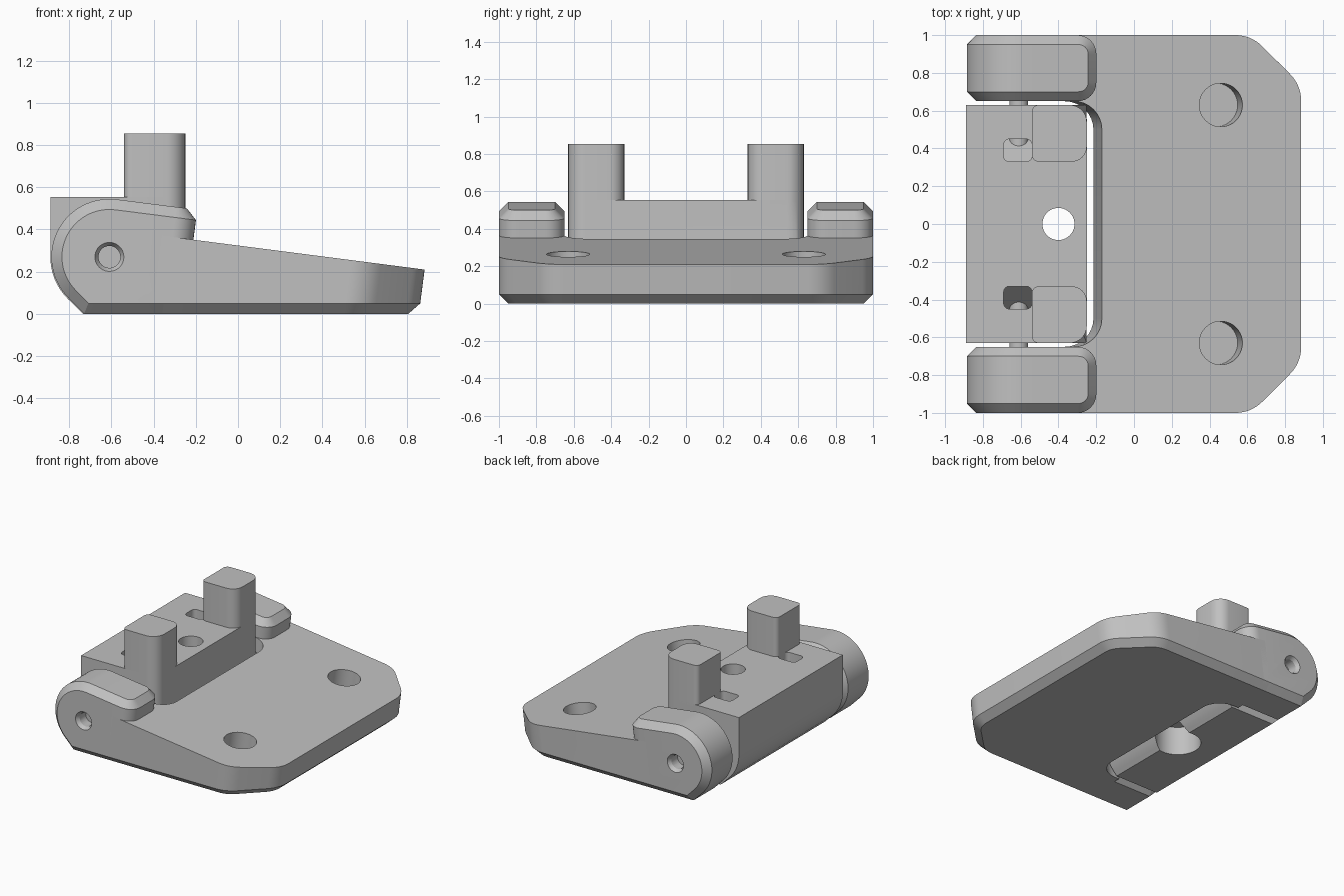
import bpy, bmesh, math
from mathutils import Vector

cube = bpy.data.objects.get("Cube")
if cube:
    bpy.data.objects.remove(cube, do_unlink=True)

grey = bpy.data.materials.new("plain grey")
grey.use_nodes = True
COLOUR = (0.53, 0.53, 0.53, 1)
grey.diffuse_color = COLOUR
grey.node_tree.nodes["Principled BSDF"].inputs["Base Color"].default_value = COLOUR

SLOPE = 0.129            # tilt of the wedge top and everything square to it
PIN_X, PIN_Z = -0.61, 0.27
HALF_PI = math.pi / 2


def arc(r, start, end, steps):
    """Points on a circle about the hinge axis, in the xz plane."""
    angles = [math.radians(start + (end - start) * i / steps) for i in range(steps + 1)]
    return [(PIN_X + r * math.cos(a), PIN_Z + r * math.sin(a)) for a in angles]


def rounded(points, steps=8):
    """Polygon of (x, y, radius) corners with each corner rounded."""
    out = []
    for i, (x, y, r) in enumerate(points):
        p = Vector((x, y))
        if r == 0:
            out.append(p)
            continue
        a = (Vector(points[i - 1][:2]) - p).normalized()
        b = (Vector(points[(i + 1) % len(points)][:2]) - p).normalized()
        half = a.angle(b) / 2
        centre = p + (a + b).normalized() * r / math.sin(half)
        va = p + a * r / math.tan(half) - centre
        vb = p + b * r / math.tan(half) - centre
        for k in range(steps + 1):
            t = k / steps * va.angle(vb)
            s = math.sin(va.angle(vb))
            out.append(centre + va * (math.sin(va.angle(vb) - t) / s) + vb * (math.sin(t) / s))
    return out


def solid(ring_a, ring_b):
    """Closed bmesh between two matching rings of points."""
    bm = bmesh.new()
    a = [bm.verts.new(p) for p in ring_a]
    b = [bm.verts.new(p) for p in ring_b]
    bm.faces.new(a)
    bm.faces.new(b)
    for i in range(len(a)):
        j = (i + 1) % len(a)
        bm.faces.new((a[i], a[j], b[j], b[i]))
    bmesh.ops.recalc_face_normals(bm, faces=bm.faces[:])
    return bm


def bevel(bm, edges, width, segments):
    bmesh.ops.bevel(bm, geom=edges, offset=width, segments=segments,
                    profile=0.5, affect='EDGES', clamp_overlap=False)
    bmesh.ops.recalc_face_normals(bm, faces=bm.faces[:])
    bm.normal_update()


def finish(name, bm):
    mesh = bpy.data.meshes.new(name)
    bm.to_mesh(mesh)
    bm.free()
    mesh.materials.append(grey)
    ob = bpy.data.objects.new(name, mesh)
    bpy.context.collection.objects.link(ob)
    return ob


def cylinder(name, location, r1, r2, depth, rotation=(0, 0, 0)):
    bm = bmesh.new()
    bmesh.ops.create_cone(bm, cap_ends=True, segments=40, radius1=r1, radius2=r2, depth=depth)
    ob = finish(name, bm)
    ob.location, ob.rotation_euler = location, rotation
    return ob


def activate(ob):
    bpy.ops.object.select_all(action='DESELECT')
    ob.select_set(True)
    bpy.context.view_layer.objects.active = ob


def cut(ob, cutters):
    activate(ob)
    for c in cutters:
        c.hide_render = True
        mod = ob.modifiers.new("cut", 'BOOLEAN')
        mod.operation, mod.solver, mod.object = 'DIFFERENCE', 'EXACT', c
        bpy.ops.object.modifier_apply(modifier=mod.name)
        bpy.data.objects.remove(c, do_unlink=True)


def smooth(ob):
    activate(ob)
    bpy.ops.object.shade_smooth_by_angle(angle=math.radians(28))


# Wedge plate with clipped corners and a notch, sides square to its sloped top
def top_z(x):
    return 0.324 - SLOPE * x


half = [(-0.17, 0.65, 0.15), (-0.36, 0.65, 0), (-0.36, 1, 0), (0.62, 1, 0.2), (0.885, 0.735, 0.2)]
outline = rounded(half + [(x, -y, r) for x, y, r in reversed(half)])
bm = solid([(p.x - SLOPE * top_z(p.x), p.y, 0) for p in outline],
           [(p.x, p.y, top_z(p.x)) for p in outline])
rim = []
for e in bm.edges:
    mid = (e.verts[0].co + e.verts[1].co) / 2
    if max(v.co.z for v in e.verts) < 0.001 and (abs(mid.y) > 0.99 or mid.x > 0.3):
        rim.append(e)
bevel(bm, rim, 0.05, 1)
plate = finish("wedge_plate", bm)
# Blind bolt holes, square to the slope
cut(plate, [cylinder("bolt_cutter", (0.46, s * 0.63, top_z(0.46)), 0.115, 0.115, 0.4,
                     (0, math.atan(SLOPE), 0)) for s in (-1, 1)])
smooth(plate)

# Hinge arms: round knuckle with a chamfered lip reaching over the plate
arm_profile = [(-0.73, 0), (-0.257, 0), (-0.193, 0.494)] + arc(0.275, 82.65, 225, 28)
for side, s in (("left", 1), ("right", -1)):
    bm = solid([(x, s * 0.65, z) for x, z in arm_profile], [(x, s * 1.0, z) for x, z in arm_profile])
    ends = [e for e in bm.edges if all(v.co.x > -0.3 for v in e.verts)
            and abs(e.verts[0].co.z - e.verts[1].co.z) > 0.3]
    bevel(bm, ends, 0.1, 8)

    def is_wall(f):
        return abs(f.normal.y) > 0.05 or f.normal.x > 0.9
    bevel(bm, [e for e in bm.edges if len({is_wall(f) for f in e.link_faces}) == 2], 0.05, 1)
    arm = finish("hinge_arm_" + ("back" if s > 0 else "front"), bm)
    # Blind pin hole with a countersunk mouth
    turn = (-s * HALF_PI, 0, 0)
    cut(arm, [cylinder("pin_cutter", (PIN_X, s * 0.98, PIN_Z), 0.052, 0.052, 0.16, turn),
              cylinder("sink_cutter", (PIN_X, s * 0.99, PIN_Z), 0.05, 0.075, 0.04, turn)])
    smooth(arm)

# Pin running through the pivoting block
smooth(cylinder("hinge_pin", (PIN_X, 0, PIN_Z), 0.05, 0.05, 1.6, (HALF_PI, 0, 0)))

# Pivoting block with a swing curve under both ends
block_profile = ([(-0.89, 0.555)] + arc(0.28, 180, 225, 12) + [(-0.735, 0), (-0.37, 0)]
                 + arc(0.36, -46, 0, 12) + [(-0.25, 0.555)])
bm = solid([(x, -0.63, z) for x, z in block_profile], [(x, 0.63, z) for x, z in block_profile])
bevel(bm, [e for e in bm.edges if all(v.co.x > -0.255 and v.co.z > 0.26 for v in e.verts)
           and abs(e.verts[0].co.z - e.verts[1].co.z) > 0.2], 0.09, 8)
block = finish("pivot_block", bm)
cutters = [cylinder("bore_cutter", (-0.4, 0, 0.3), 0.085, 0.085, 1),
           cylinder("counterbore_cutter", (-0.4, 0, 0.05), 0.163, 0.163, 0.34)]
# Tie slots with sloping floors
for s in (-1, 1):
    slot = rounded([(-0.69, 0.33, 0.03), (-0.54, 0.33, 0.03), (-0.54, 0.45, 0.03), (-0.69, 0.45, 0.03)], 4)
    cutters.append(finish("slot_cutter", solid(
        [(p.x, s * p.y, 0.42 - 1.2 * (p.y - 0.33)) for p in slot],
        [(p.x, s * p.y, 0.7) for p in slot])))
cut(block, cutters)
smooth(block)

# Two upright posts on the block
post = rounded([(-0.54, 0.33, 0.035), (-0.25, 0.33, 0.08), (-0.25, 0.63, 0.09), (-0.54, 0.63, 0.035)])
for name, s in (("post_back", 1), ("post_front", -1)):
    smooth(finish(name, solid([(p.x, s * p.y, 0.54) for p in post],
                              [(p.x, s * p.y, 0.855) for p in post])))
